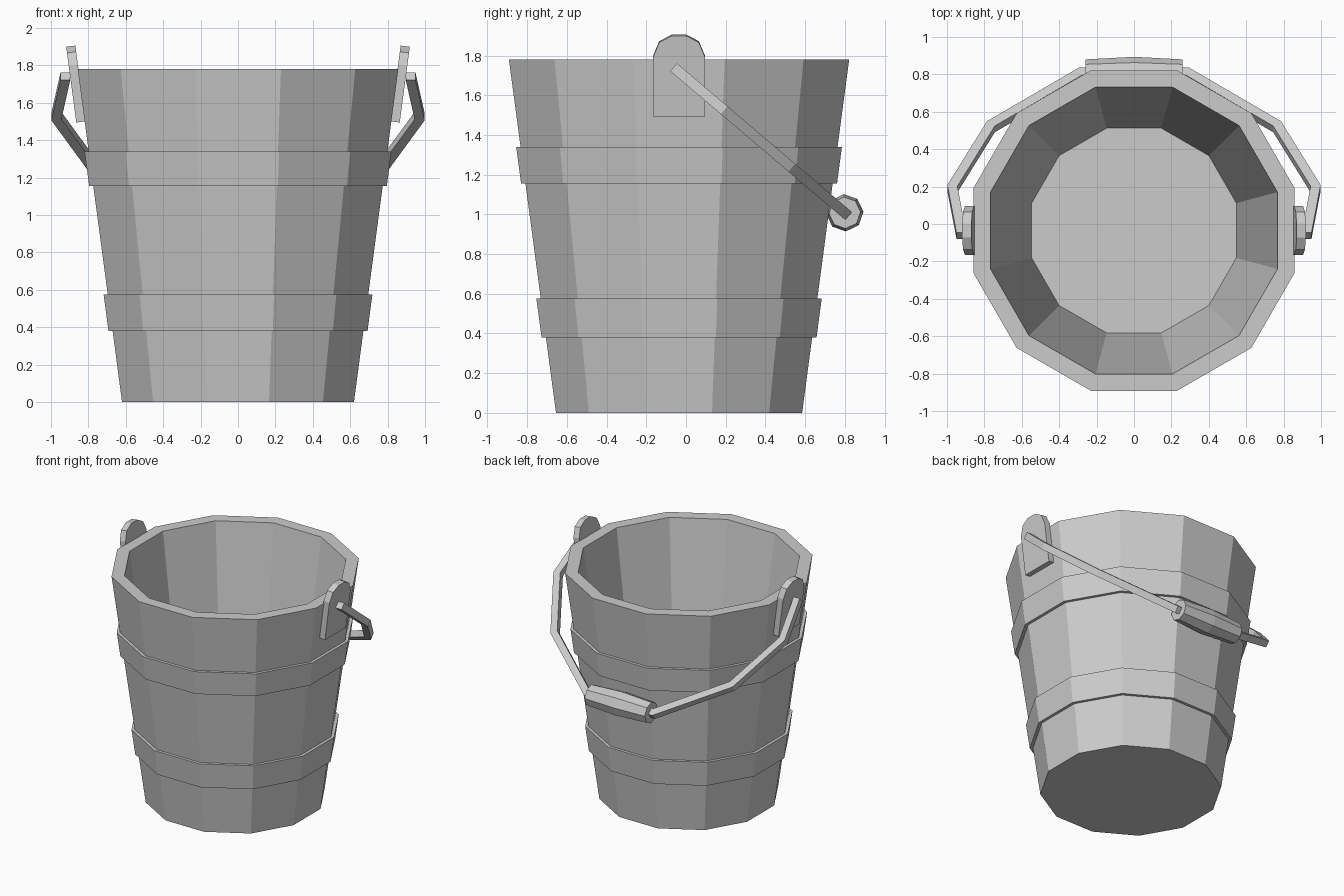
import bpy, bmesh
from math import cos, sin, pi, radians
from mathutils import Vector, Matrix

if "Cube" in bpy.data.objects:
    bpy.data.objects.remove(bpy.data.objects["Cube"])

CY = -0.035                      # bucket axis in y
SLOPE = (0.857 - 0.62) / 1.78    # outward lean of the wall


def wall(z):
    return 0.62 + SLOPE * z


def finish(name, bm):
    bmesh.ops.recalc_face_normals(bm, faces=bm.faces)
    me = bpy.data.meshes.new(name)
    bm.to_mesh(me)
    bm.free()
    ob = bpy.data.objects.new(name, me)
    bpy.context.collection.objects.link(ob)
    return ob


def loft(name, rings, closed=False):
    """Skin rings of points; cap the ends unless the rings form a closed loop."""
    bm = bmesh.new()
    vs = [[bm.verts.new(p) for p in r] for r in rings]
    n = len(vs[0])
    pairs = list(zip(vs, vs[1:])) + ([(vs[-1], vs[0])] if closed else [])
    for a, b in pairs:
        for i in range(n):
            j = (i + 1) % n
            bm.faces.new((a[i], a[j], b[j], b[i]))
    if not closed:
        bm.faces.new(vs[0])
        bm.faces.new(vs[-1])
    return finish(name, bm)


def ring12(apothem, z):
    r = apothem / cos(pi / 12)
    return [(r * cos((i + .5) * pi / 6), CY + r * sin((i + .5) * pi / 6), z)
            for i in range(12)]


# Bucket: outer wall, rim, inner wall, floor
loft("bucket", [ring12(0.62, 0), ring12(0.857, 1.78),
                ring12(0.767, 1.78), ring12(0.547, 0.15)])

# Two hoops around the wall
for name, z0, z1 in (("lower_hoop", 0.38, 0.575), ("upper_hoop", 1.155, 1.34)):
    loft(name, [ring12(wall(z0) + 0.022, z0), ring12(wall(z1) + 0.022, z1),
                ring12(wall(z1) - 0.01, z1), ring12(wall(z0) - 0.01, z0)], closed=True)

# Arched ears lying on the sloped side walls
arch = [(-.13, 1.5), (.13, 1.5), (.13, 1.8), (.1, 1.872), (.037, 1.905),
        (-.037, 1.905), (-.1, 1.872), (-.13, 1.8)]
for name, s in (("right_ear", 1), ("left_ear", -1)):
    loft(name, [[(s * (wall(z) + off), CY + y, z - off * SLOPE) for y, z in arch]
                for off in (-0.004, 0.045)])

# Handle: square bar following a path in a tilted plane
start, end = Vector((0, -0.055, 1.735)), Vector((0, 0.8, 1.008))
d = (end - start).normalized()
n = Vector((1, 0, 0)).cross(d)
L = (end - start).length
half = [(0.923, -0.01), (0.971, 0.32), (0.765, 0.755), (0.285, L)]
path = [Vector(p) for p in half] + [Vector((-x, s)) for x, s in reversed(half)]
H = 0.026
rings = []
for i, p in enumerate(path):
    a = (p - path[i - 1]).normalized() if i else None
    b = (path[i + 1] - p).normalized() if i < len(path) - 1 else None
    if a is None or b is None:
        side, k = Vector((1 if a is None else -1, 0)), 1   # ends cut square to the side
    else:
        t = (a + b).normalized()
        side = Vector((t.y, -t.x))
        k = 1 / t.dot(a)                                   # mitred bends
    rings.append([start + Vector((1, 0, 0)) * q.x + d * q.y + n * v * H
                  for u, v in ((1, 1), (1, -1), (-1, -1), (-1, 1))
                  for q in (p + side * u * H * k,)])
loft("handle", rings)

# Eight-sided grip, slightly fuller in the middle
loft("grip", [[(x, end.y + r * cos(i * pi / 4 + radians(3)),
                end.z + r * sin(i * pi / 4 + radians(3))) for i in range(8)]
              for x, r in ((-0.26, 0.08), (0, 0.094), (0.26, 0.08))])
